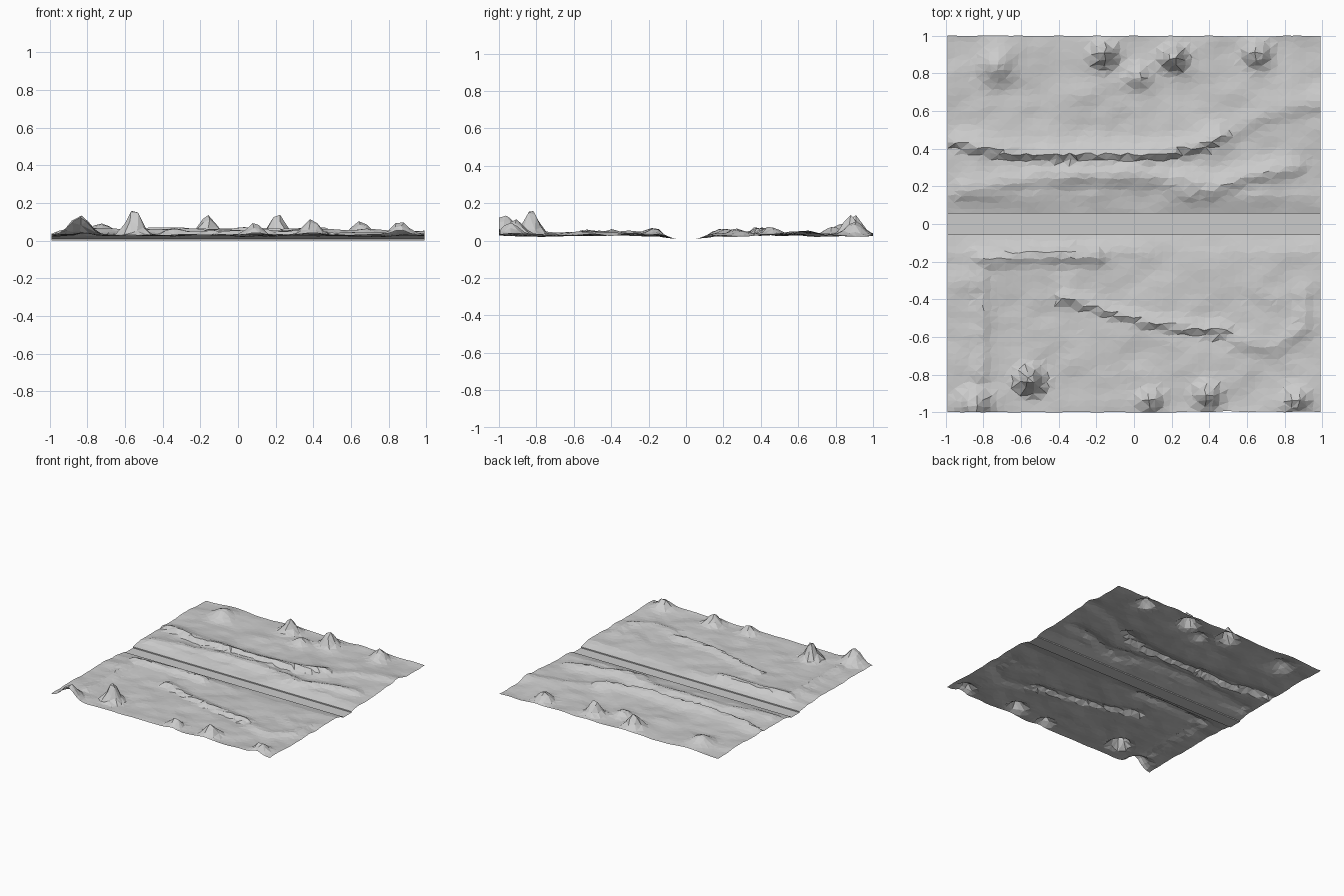
import bpy, bmesh, math, random
from mathutils import Vector, noise

if "Cube" in bpy.data.objects:
    bpy.data.objects.remove(bpy.data.objects["Cube"])

random.seed(4)
ROAD = 0.055

# Mounds: x, y, height above the ground, radius
MOUNDS = [(-0.73, 0.84, 0.06, 0.085), (-0.16, 0.90, 0.105, 0.055), (0.02, 0.79, 0.045, 0.055),
          (0.21, 0.88, 0.115, 0.055), (0.65, 0.90, 0.085, 0.06), (-0.55, -0.83, 0.14, 0.055),
          (-0.84, -0.97, 0.105, 0.075), (0.09, -0.94, 0.065, 0.05), (0.39, -0.91, 0.085, 0.058),
          (0.86, -0.94, 0.075, 0.055)]

# Ridges: path, height, width on the north side, width on the south side
RIDGES = [
    ([(-0.92, 0.42), (-0.7, 0.38), (-0.5, 0.36), (0.1, 0.365), (0.3, 0.39), (0.46, 0.46)], 0.036, 0.07, 0.02),
    ([(0.46, 0.46), (0.7, 0.58), (0.97, 0.64)], 0.02, 0.07, 0.05),
    ([(-0.9, 0.18), (-0.5, 0.25), (-0.1, 0.26), (0.15, 0.25), (0.3, 0.17)], 0.022, 0.06, 0.05),
    ([(0.25, 0.24), (0.4, 0.18), (0.6, 0.25), (0.85, 0.3)], 0.03, 0.06, 0.04),
    ([(-0.8, -0.18), (-0.5, -0.16), (-0.2, -0.17)], 0.036, 0.045, 0.05),
    ([(-0.82, -0.2), (-0.80, -0.5), (-0.82, -0.8)], 0.02, 0.04, 0.04),
    ([(-0.36, -0.40), (-0.2, -0.45), (0.0, -0.505), (0.2, -0.55), (0.46, -0.57)], 0.028, 0.05, 0.018),
    ([(0.55, -0.62), (0.75, -0.66), (0.9, -0.55), (0.9, -0.38)], 0.016, 0.05, 0.04),
]


def ridge_height(p, path, h, north, south):
    best = None
    for a, b in zip(path, path[1:]):
        a, b = Vector(a), Vector(b)
        t = max(0, min(1, (p - a).dot(b - a) / (b - a).length_squared))
        off = p - a.lerp(b, t)
        if best is None or off.length < best.length:
            best = off
    w = north if best.y > 0 else south
    return h * math.exp(-(best.length / w) ** 2)


def ground(x, y):
    p = Vector((x, y))
    z = 0.03 + 0.014 * noise.noise((x * 3.5, y * 5, 2)) + 0.007 * noise.noise((x * 8, y * 11, 7))
    z += max((ridge_height(p, *r) for r in RIDGES), default=0)
    for mx, my, h, r in MOUNDS:
        z += h * math.exp(-((x - mx) ** 2 + (y - my) ** 2) / (r * r))
    bank = min(1, (abs(y) - ROAD) / 0.09)
    return max(0.009, 0.009 + (z - 0.009) * bank)


def finish(name, bm):
    mesh = bpy.data.meshes.new(name)
    bm.normal_update()
    bm.to_mesh(mesh)
    bm.free()
    ob = bpy.data.objects.new(name, mesh)
    bpy.context.collection.objects.link(ob)
    return ob


def sheet(name, y0, y1, nx, ny, height, jitter):
    bm = bmesh.new()
    rows = []
    for j in range(ny + 1):
        row = []
        for i in range(nx + 1):
            x, y = -0.99 + 1.98 * i / nx, y0 + (y1 - y0) * j / ny
            if 0 < i < nx and 0 < j < ny:
                x += random.uniform(-jitter, jitter)
                y += random.uniform(-jitter, jitter)
            elif abs(y) > 0.9 and jitter:
                y -= math.copysign(0.012 * abs(noise.noise((x * 5, y, 1))), y)
            row.append(bm.verts.new((x, y, height(x, y))))
        rows.append(row)
    for j in range(ny):
        for i in range(nx):
            a, b, c, d = rows[j][i], rows[j][i + 1], rows[j + 1][i + 1], rows[j + 1][i]
            if (i + j) % 2:
                bm.faces.new((a, b, c)); bm.faces.new((a, c, d))
            else:
                bm.faces.new((a, b, d)); bm.faces.new((b, c, d))
    return finish(name, bm)


# Hilly ground on both sides of the road
sheet("front_ground", -1, -ROAD, 52, 30, ground, 0.008)
sheet("back_ground", ROAD, 1, 52, 30, ground, 0.008)

# Flat road strip, with low kerb faces up to the ground
sheet("road", -ROAD, ROAD, 1, 1, lambda x, y: 0.0, 0)
for name, y in (("front_kerb", -ROAD), ("back_kerb", ROAD)):
    bm = bmesh.new()
    bm.faces.new([bm.verts.new(v) for v in
                  ((-0.99, y, 0), (0.99, y, 0), (0.99, y, 0.009), (-0.99, y, 0.009))])
    finish(name, bm)
